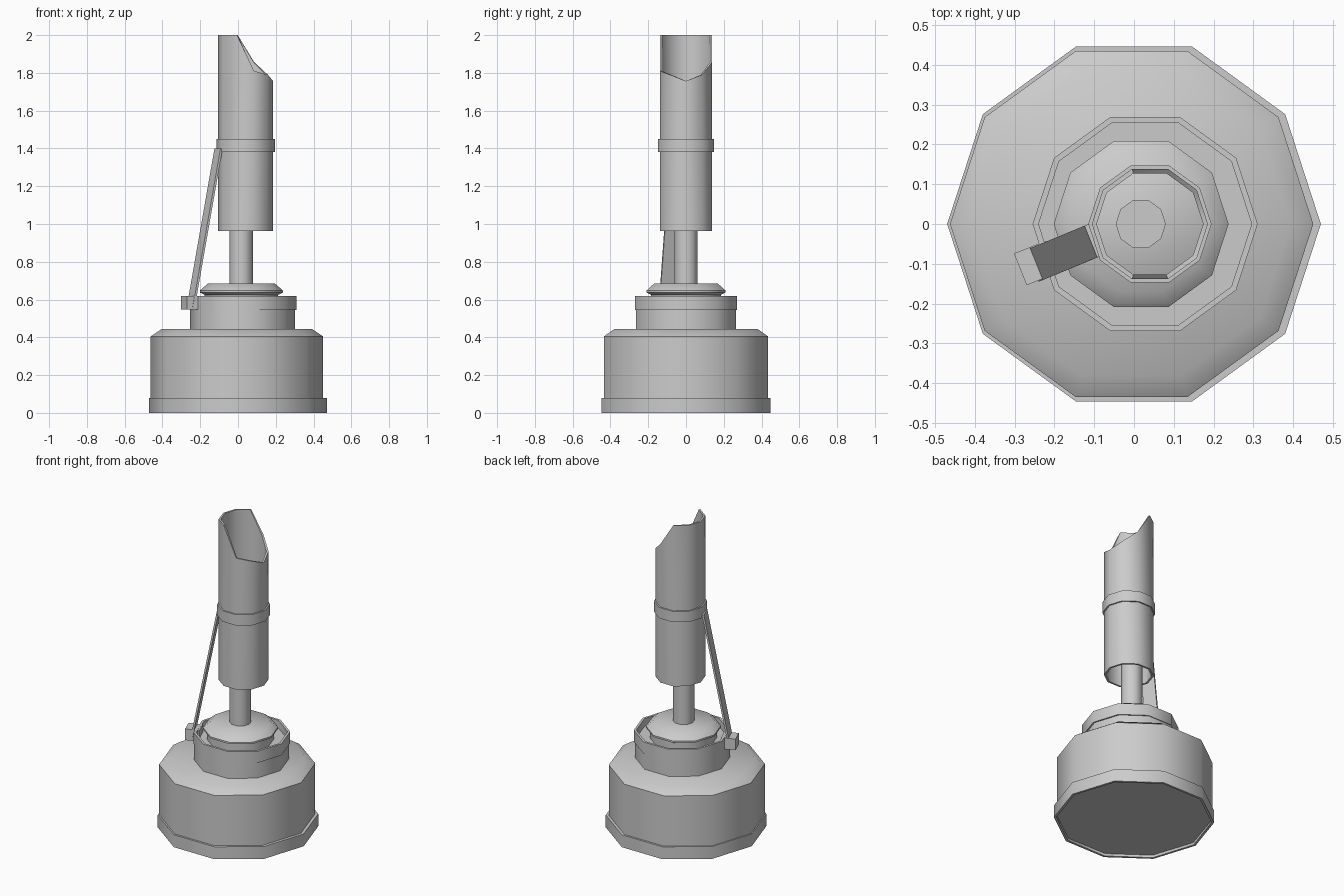
import bpy, bmesh
from math import cos, sin, pi, radians
from mathutils import Vector

if "Cube" in bpy.data.objects:
    bpy.data.objects.remove(bpy.data.objects["Cube"])

SIDES = 10


def finish(bm, name, smooth=True):
    bmesh.ops.recalc_face_normals(bm, faces=bm.faces)
    me = bpy.data.meshes.new(name)
    bm.to_mesh(me)
    bm.free()
    ob = bpy.data.objects.new(name, me)
    bpy.context.collection.objects.link(ob)
    if smooth:
        bpy.ops.object.select_all(action='DESELECT')
        ob.select_set(True)
        bpy.context.view_layer.objects.active = ob
        bpy.ops.object.shade_smooth_by_angle(angle=radians(45))
    return ob


def lathe(name, profile, cx, loop=False, top_heights=None):
    """Ten-sided turned shape; loop=True joins last ring to first (a tube)."""
    bm = bmesh.new()
    rings = []
    for r, z in profile:
        ring = []
        for k in range(SIDES):
            a = 2 * pi * k / SIDES
            h = top_heights[k] if top_heights and z == 2.0 else z
            ring.append(bm.verts.new((cx + r * cos(a), r * sin(a), h)))
        rings.append(ring)
    pairs = list(zip(rings, rings[1:]))
    if loop:
        pairs.append((rings[-1], rings[0]))
    for a, b in pairs:
        for k in range(SIDES):
            n = (k + 1) % SIDES
            bm.faces.new((a[k], a[n], b[n], b[k]))
    if not loop:
        bm.faces.new(rings[0])
        bm.faces.new(rings[-1])
    return finish(bm, name)


def bar(name, p, q, half_a, half_b):
    """Box from p to q, with half-extent vectors across it."""
    bm = bmesh.new()
    ends = [[bm.verts.new(e + s * half_a + t * half_b)
             for s, t in ((1, 1), (-1, 1), (-1, -1), (1, -1))]
            for e in (Vector(p), Vector(q))]
    bm.faces.new(ends[0])
    bm.faces.new(ends[1])
    for k in range(4):
        n = (k + 1) % 4
        bm.faces.new((ends[0][k], ends[0][n], ends[1][n], ends[1][k]))
    return finish(bm, name, smooth=False)


# Base: drum with a foot flange, recessed underneath
lathe("base_flange", [(0.47, 0), (0.47, 0.08), (0.445, 0.08), (0.455, 0)], 0, loop=True)
lathe("base_drum", [(0.457, 0.015), (0.457, 0.405), (0.40, 0.443)], -0.006)

# Collar: neck and raised rim with a hollow top
lathe("collar_neck", [(0.278, 0.43), (0.278, 0.57)], 0.024)
lathe("collar_rim", [(0.283, 0.545), (0.283, 0.62), (0.268, 0.62), (0.268, 0.545)],
      0.028, loop=True)

# Cap and rod
lathe("cap", [(0.195, 0.56), (0.195, 0.625), (0.22, 0.637), (0.22, 0.648), (0.178, 0.684)], 0.018)
lathe("rod", [(0.063, 0.67), (0.063, 1.15)], 0.017)

# Open tube with an angled cut at the mouth
cut = [1.757, 1.79, 1.858, 2, 2, 2, 2, 2, 1.81, 1.79]
lathe("tube", [(0.146, 0.962), (0.146, 2.0), (0.134, 2.0), (0.134, 0.962)],
      0.04, loop=True, top_heights=cut)
lathe("tube_band", [(0.155, 1.38), (0.155, 1.45), (0.14, 1.45), (0.14, 1.38)], 0.04, loop=True)

# Flat stay leaning from the collar to the band, with its foot bracket
out = Vector((-0.928, -0.372, 0))
side = Vector((0.372, -0.928, 0)) * 0.043
bar("stay", (-0.250, -0.103, 0.56), (-0.103, -0.042, 1.40), side, out * 0.006)
bar("stay_foot", (-0.205, -0.082, 0.583), (-0.286, -0.114, 0.583), side, Vector((0, 0, 0.036)))
